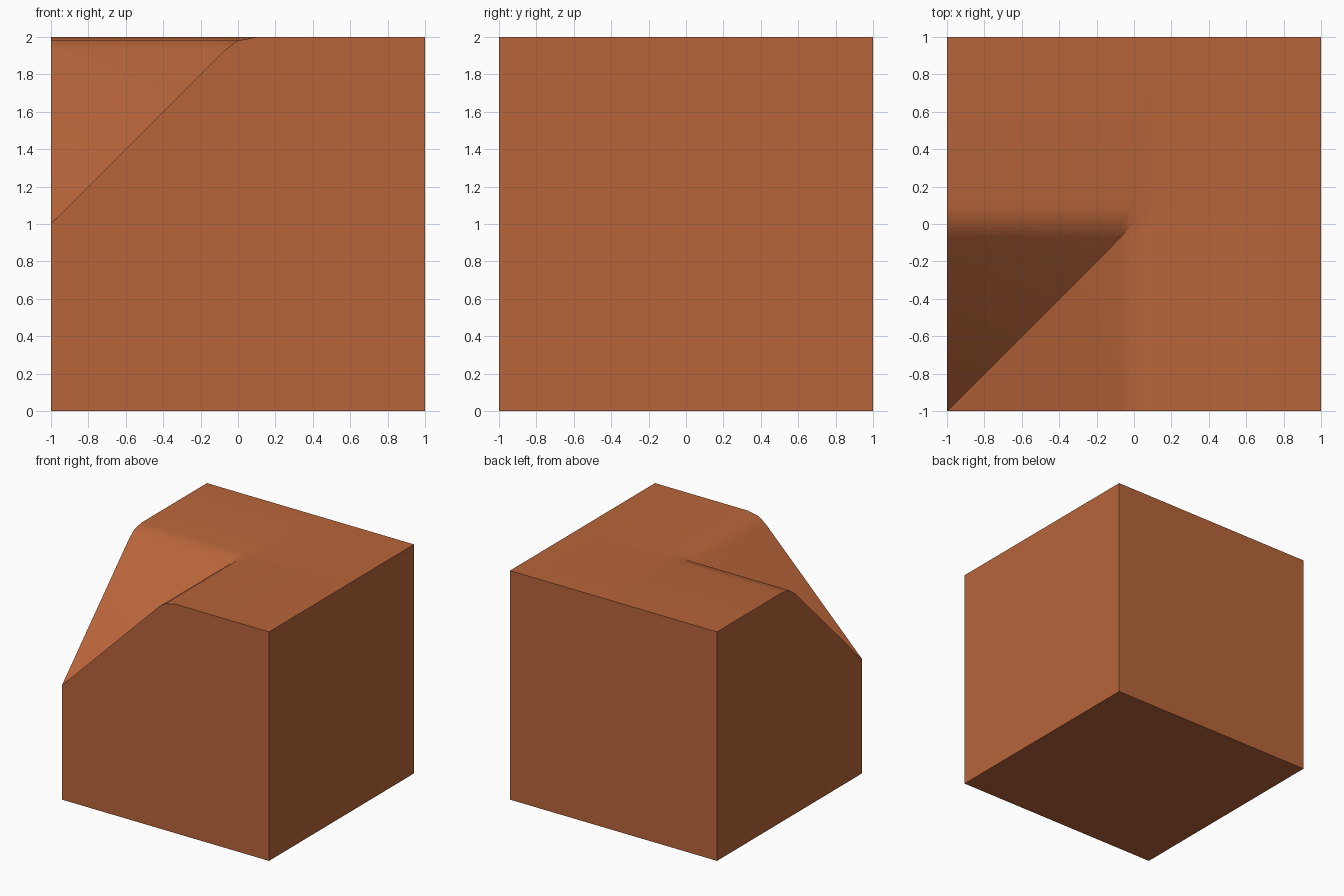
import bpy, bmesh, math

if "Cube" in bpy.data.objects:
    bpy.data.objects.remove(bpy.data.objects["Cube"])

clay = bpy.data.materials.new("terracotta")
clay.diffuse_color = (0.479, 0.130, 0.042, 1)
clay.use_nodes = True
clay.node_tree.nodes["Principled BSDF"].inputs["Base Color"].default_value = clay.diffuse_color

# Rounded crest profile: 45 degree slope easing into the flat top
profile = [(-1, 1), (-0.07, 1.93), (0, 1.98), (0.1, 2), (1, 2)]
n = len(profile)

bm = bmesh.new()

# Top surface: two slopes meeting in a diagonal valley at the front left corner
grid = [[bm.verts.new((px, py, max(zx, zy))) for py, zy in profile] for px, zx in profile]
for i in range(n - 1):
    for j in range(n - 1):
        a, b = grid[i][j], grid[i + 1][j]
        c, d = grid[i + 1][j + 1], grid[i][j + 1]
        if i == j and i < n - 2:
            bm.faces.new((a, b, c))
            bm.faces.new((a, c, d))
        else:
            bm.faces.new((a, b, c, d))

# Walls dropped from the rim, then the flat base
rim = [e for e in bm.edges if e.is_boundary]
new = bmesh.ops.extrude_edge_only(bm, edges=rim)["geom"]
for v in new:
    if isinstance(v, bmesh.types.BMVert):
        v.co.z = 0
base = [e for e in bm.edges if e.is_boundary and all(v.co.z < 0.01 for v in e.verts)]
bmesh.ops.contextual_create(bm, geom=base)
bmesh.ops.recalc_face_normals(bm, faces=bm.faces)

mesh = bpy.data.meshes.new("sloped_block")
bm.to_mesh(mesh)
bm.free()
mesh.materials.append(clay)
block = bpy.data.objects.new("sloped_block", mesh)
bpy.context.collection.objects.link(block)

# Smooth crest, sharp walls and valley
bpy.context.view_layer.objects.active = block
block.select_set(True)
bpy.ops.object.shade_smooth_by_angle(angle=math.radians(40))
